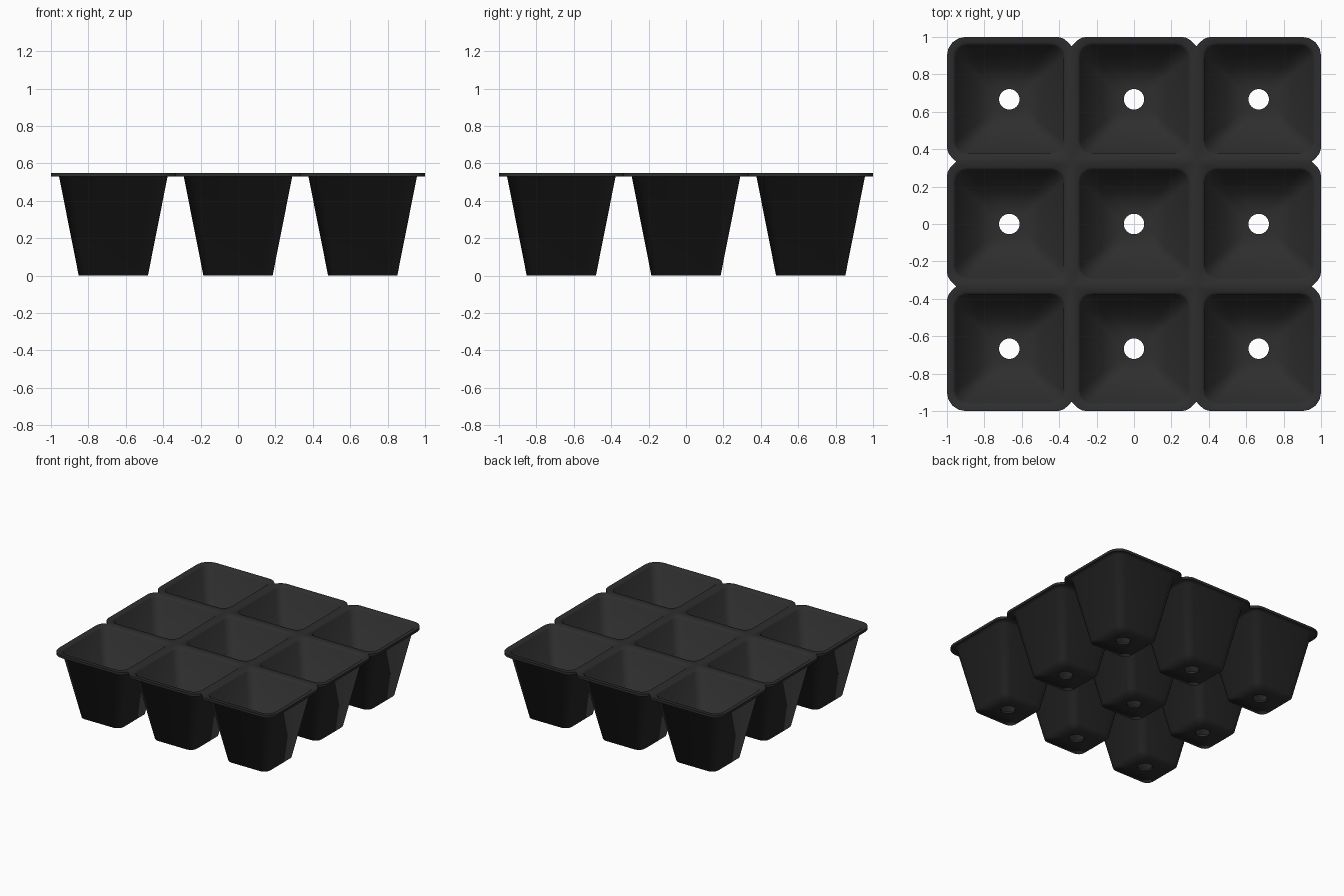
import bpy
import bmesh
from math import sin, cos, pi, radians

cube = bpy.data.objects.get("Cube")
if cube:
    bpy.data.objects.remove(cube)

PITCH = 2 / 3          # distance between cell centres
HALF = PITCH / 2
STEPS = 5              # points per corner
TOP, UNDER = 0.55, 0.53


def rounded_square(half, radius):
    """Loop of a square with rounded corners, anticlockwise from +x."""
    pts = []
    for c in range(4):
        mid = c * pi / 2 + pi / 4
        cx = (half - radius) * (1 if cos(mid) > 0 else -1)
        cy = (half - radius) * (1 if sin(mid) > 0 else -1)
        for k in range(STEPS):
            a = c * pi / 2 + k * pi / 2 / (STEPS - 1)
            pts.append((cx + radius * cos(a), cy + radius * sin(a)))
    return pts


def circle(radius):
    n = 4 * STEPS
    return [(radius * cos((i + .5) * 2 * pi / n), radius * sin((i + .5) * 2 * pi / n))
            for i in range(n)]


def flange_outline(col, row):
    """Cell border: round at tray corners, notched at tray edges, square inside."""
    pts = rounded_square(HALF, 0.1)
    for i, (x, y) in enumerate(pts):
        sx, sy = (1 if x > 0 else -1), (1 if y > 0 else -1)
        out_x, out_y = col == sx, row == sy
        if out_x and out_y:
            continue
        # distance along the corner measured from its x side to its y side
        k = i % STEPS
        t = k / (STEPS - 1)
        if (i // STEPS) % 2:
            t = 1 - t
        bulge = 0.012 * sin(pi * t)
        if out_y:
            pts[i] = (sx * (HALF - 0.075 * t), sy * (HALF - 0.05 * (1 - t) + bulge))
        elif out_x:
            pts[i] = (sx * (HALF - 0.05 * t + bulge), sy * (HALF - 0.075 * (1 - t)))
        else:
            pts[i] = (sx * HALF, sy * HALF)
    return pts


def add_cell(bm, col, row):
    """One continuous skin: flange top, inside, drain hole, outside, flange underside."""
    border = flange_outline(col, row)
    profile = [
        (border, TOP),
        (rounded_square(0.302, 0.075), TOP),
        (rounded_square(0.288, 0.065), TOP - 0.012),
        (rounded_square(0.172, 0.045), 0.015),
        (circle(0.055), 0.015),
        (circle(0.055), 0),
        (rounded_square(0.185, 0.055), 0),
        (rounded_square(0.290, 0.07), UNDER),
        (border, UNDER),
    ]
    rings = [[bm.verts.new((x + col * PITCH, y + row * PITCH, z)) for x, y in pts]
             for pts, z in profile]
    n = 4 * STEPS
    for a, b in zip(rings, rings[1:]):
        for i in range(n):
            j = (i + 1) % n
            bm.faces.new((a[i], a[j], b[j], b[i]))


bm = bmesh.new()
for col in (-1, 0, 1):
    for row in (-1, 0, 1):
        add_cell(bm, col, row)
bmesh.ops.remove_doubles(bm, verts=bm.verts, dist=0.0005)

# Close the thin outer edge of the flange
rim = [e for e in bm.edges if e.is_boundary]
bmesh.ops.bridge_loops(bm, edges=rim)
bmesh.ops.recalc_face_normals(bm, faces=bm.faces)

mesh = bpy.data.meshes.new("seedling_tray")
bm.to_mesh(mesh)
bm.free()
tray = bpy.data.objects.new("seedling_tray", mesh)
bpy.context.collection.objects.link(tray)

# Black plastic
color = (0.027, 0.027, 0.027, 1)
plastic = bpy.data.materials.new("black_plastic")
plastic.use_nodes = True
plastic.diffuse_color = color
plastic.node_tree.nodes["Principled BSDF"].inputs["Base Color"].default_value = color
mesh.materials.append(plastic)

bpy.ops.object.select_all(action='DESELECT')
tray.select_set(True)
bpy.context.view_layer.objects.active = tray
bpy.ops.object.shade_smooth_by_angle(angle=radians(85))
